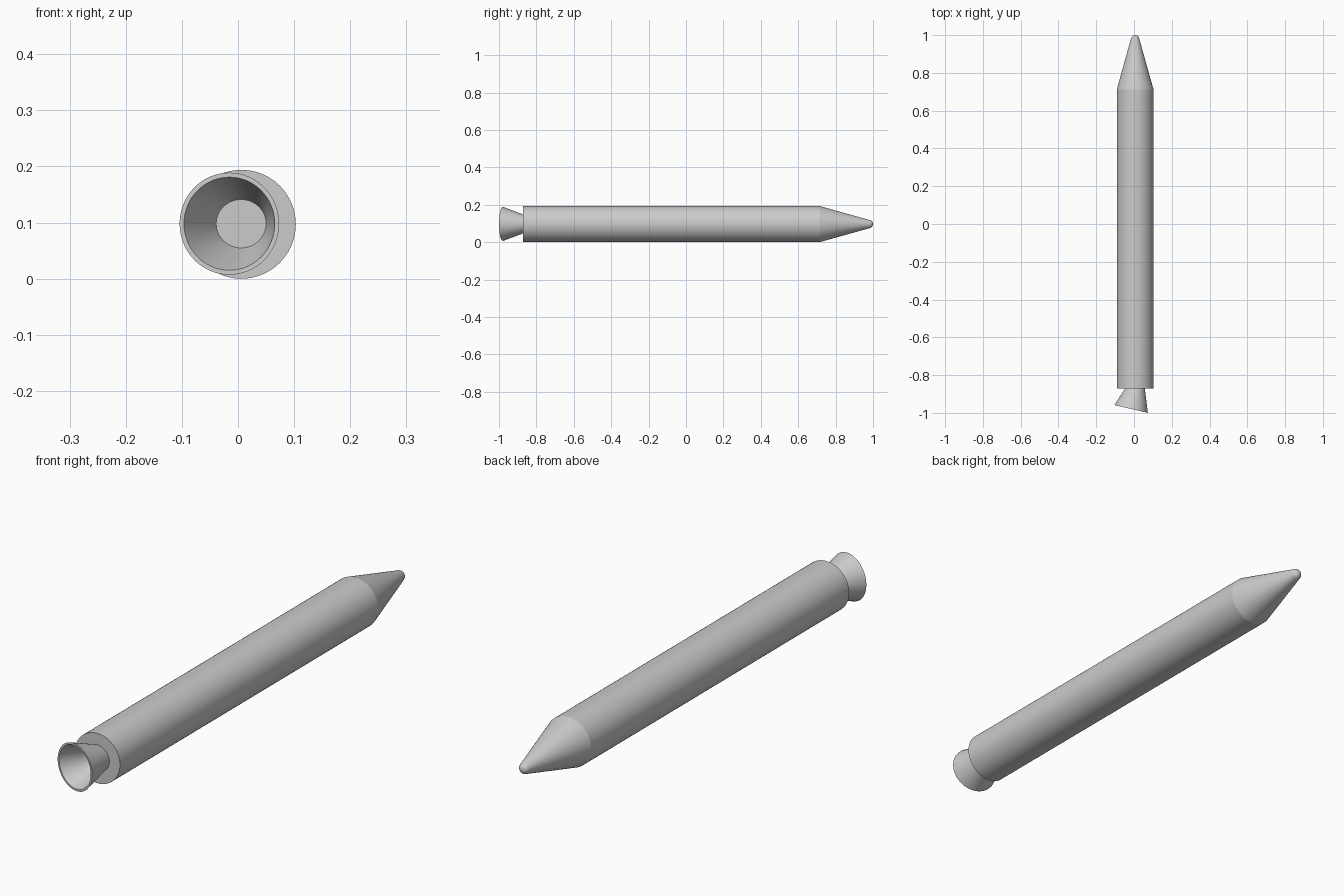
import bpy, bmesh, math
from mathutils import Matrix

old = bpy.data.objects.get("Cube")
if old:
    bpy.data.objects.remove(old, do_unlink=True)

GREY = (0.6, 0.6, 0.6, 1.0)
mat = bpy.data.materials.new("light grey metal")
mat.use_nodes = True
mat.diffuse_color = GREY
mat.node_tree.nodes["Principled BSDF"].inputs["Base Color"].default_value = GREY


def lathe(name, profile, location, yaw=0.0, closed=False, segments=64):
    """Spin (radius, y) points around the y axis."""
    bm = bmesh.new()
    verts = [bm.verts.new((r, y, 0)) for r, y in profile]
    edges = [bm.edges.new(pair) for pair in zip(verts, verts[1:])]
    if closed:
        edges.append(bm.edges.new((verts[-1], verts[0])))
    bmesh.ops.spin(bm, geom=verts + edges, cent=(0, 0, 0), axis=(0, 1, 0),
                   angle=math.tau, steps=segments)
    bmesh.ops.remove_doubles(bm, verts=bm.verts, dist=1e-5)
    bmesh.ops.recalc_face_normals(bm, faces=bm.faces)
    bm.transform(Matrix.Rotation(yaw, 4, 'Z'))
    mesh = bpy.data.meshes.new(name)
    bm.to_mesh(mesh)
    bm.free()
    mesh.materials.append(mat)
    obj = bpy.data.objects.new(name, mesh)
    obj.location = location
    bpy.context.collection.objects.link(obj)
    bpy.ops.object.select_all(action='DESELECT')
    obj.select_set(True)
    bpy.context.view_layer.objects.active = obj
    bpy.ops.object.shade_smooth_by_angle(angle=math.radians(13))
    return obj


# Body: flat aft end, straight tube, tapered nose with a rounded tip
radius, aft, shoulder = 0.097, -0.872, 0.713
tip_r, taper = 0.022, math.radians(15.8)
profile = [(0, aft), (radius, aft), (radius, shoulder)]
steps = 9
for i in range(steps + 1):
    a = taper + (math.pi / 2 - taper) * i / steps
    profile.append((tip_r * math.cos(a), 1 - tip_r + tip_r * math.sin(a)))
lathe("rocket_body", profile, (0.006, 0, radius))

# Nozzle: swivelled hollow bell whose throat runs into the aft end
length, sunk = 0.11, 0.025
throat, rim, wall = 0.051, 0.091, 0.008
inner_end = throat - (rim - throat) * sunk / length
bell = [(inner_end, sunk), (rim, -length),
        (rim - wall, -length), (inner_end - wall, sunk)]
lathe("engine_nozzle", bell, (0.0093, aft, 0.098),
      yaw=math.radians(-13), closed=True)
